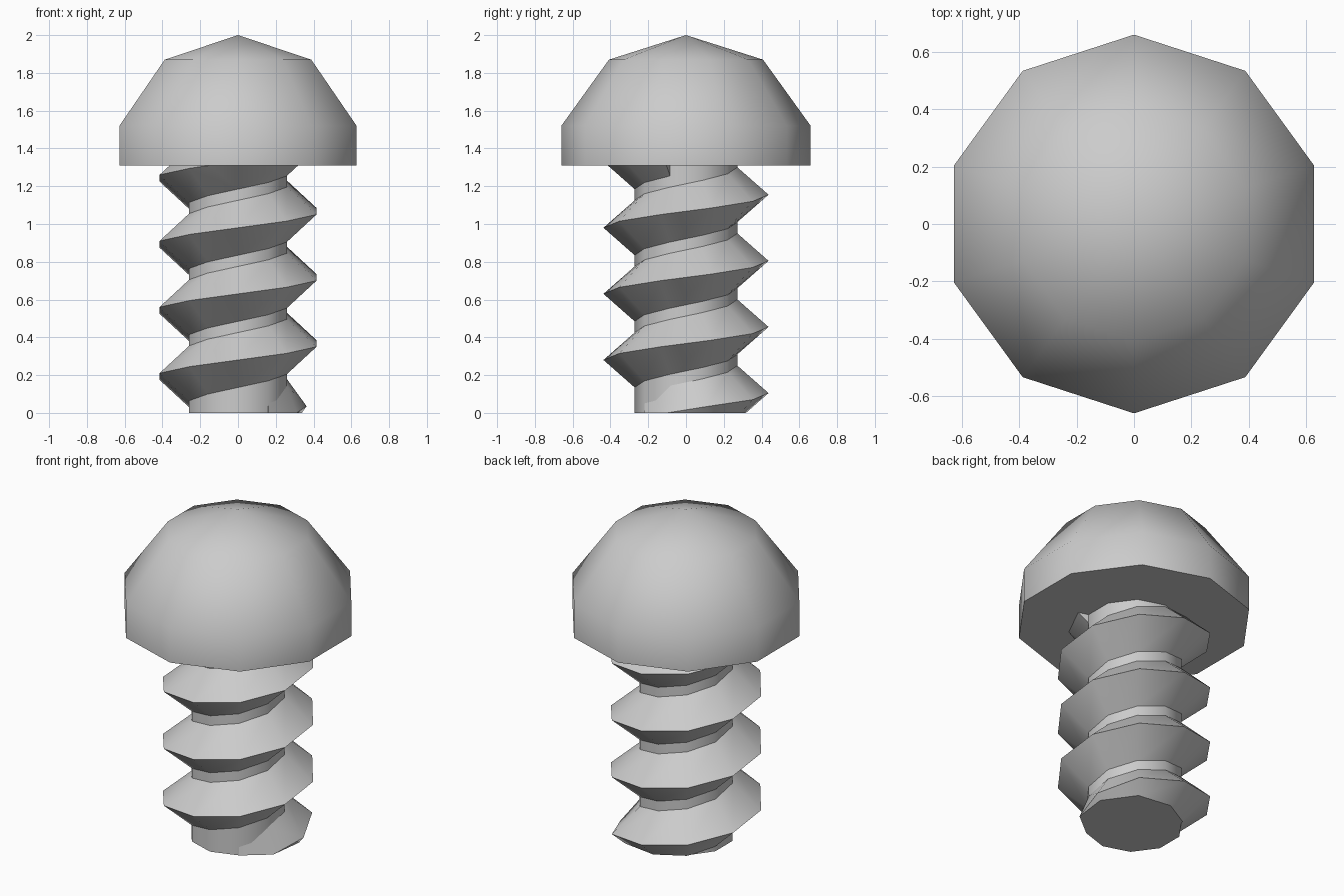
import bpy, bmesh
from math import cos, sin, radians

if "Cube" in bpy.data.objects:
    bpy.data.objects.remove(bpy.data.objects["Cube"])

SIDES = 10
CORE_R, CREST_R = 0.272, 0.437
PITCH = 0.35
HEAD_Z = 1.31


def ring(bm, r, z):
    return [bm.verts.new((r * cos(radians(90 + 36 * i)), r * sin(radians(90 + 36 * i)), z))
            for i in range(SIDES)]


def finish(bm, name):
    bmesh.ops.recalc_face_normals(bm, faces=bm.faces)
    mesh = bpy.data.meshes.new(name)
    bm.to_mesh(mesh)
    bm.free()
    obj = bpy.data.objects.new(name, mesh)
    bpy.context.collection.objects.link(obj)
    bpy.ops.object.select_all(action='DESELECT')
    obj.select_set(True)
    bpy.context.view_layer.objects.active = obj
    bpy.ops.object.shade_smooth_by_angle(angle=radians(42))
    return obj


def turned(name, profile, apex=None):
    """Ten-sided turned solid with a flat bottom and a flat or pointed top."""
    bm = bmesh.new()
    rings = [ring(bm, r, z) for r, z in profile]
    bm.faces.new(rings[0])
    for a, b in zip(rings, rings[1:]):
        for i in range(SIDES):
            j = (i + 1) % SIDES
            bm.faces.new((a[i], a[j], b[j], b[i]))
    top = rings[-1]
    if apex is None:
        bm.faces.new(top)
    else:
        tip = bm.verts.new((0, 0, apex))
        for i in range(SIDES):
            bm.faces.new((top[i], top[(i + 1) % SIDES], tip))
    return finish(bm, name)


# Domed head and straight shank
turned("screw_head", [(0.66, HEAD_Z), (0.66, 1.52), (0.408, 1.87)], apex=2.0)
turned("shank", [(CORE_R, 0), (CORE_R, HEAD_Z)])

# Helical thread: triangular section swept upward, tapered at the start
bm = bmesh.new()
sections = []
for k in range(42):
    a = radians(-54 + 36 * k)
    z = -0.035 + PITCH / SIDES * k
    crest = CORE_R + (CREST_R - CORE_R) * min(1, max(k, 0.05) / 3)
    pts = [(CORE_R - 0.002, z - 0.147), (crest, z), (CORE_R - 0.002, z + 0.147)]
    sections.append([bm.verts.new((r * cos(a), r * sin(a), h)) for r, h in pts])
for s, t in zip(sections, sections[1:]):
    for i in range(3):
        j = (i + 1) % 3
        bm.faces.new((s[i], s[j], t[j], t[i]))
bm.faces.new(sections[0])
bm.faces.new(sections[-1])

# Trim the thread flush with the shank end and the underside of the head
for z, outer in ((0, False), (HEAD_Z, True)):
    cut = bmesh.ops.bisect_plane(bm, geom=bm.verts[:] + bm.edges[:] + bm.faces[:],
                                 plane_co=(0, 0, z), plane_no=(0, 0, 1),
                                 clear_inner=not outer, clear_outer=outer)
    edges = [e for e in cut["geom_cut"] if isinstance(e, bmesh.types.BMEdge) and e.is_boundary]
    bmesh.ops.holes_fill(bm, edges=edges, sides=0)
finish(bm, "thread")
